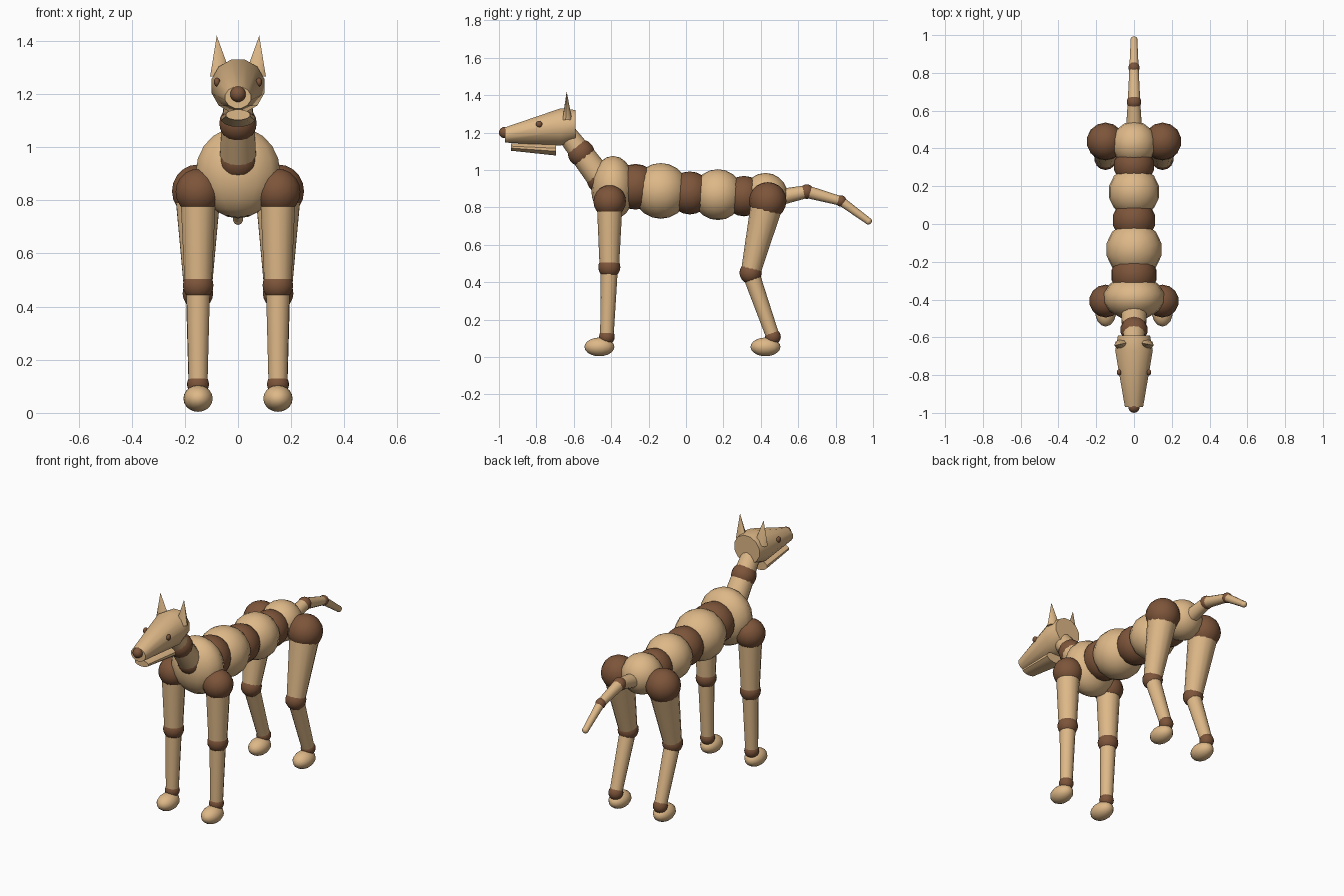
import bpy
import bmesh
import math
from mathutils import Vector

cube = bpy.data.objects.get("Cube")
if cube:
    bpy.data.objects.remove(cube, do_unlink=True)


def make_material(name, rgb):
    mat = bpy.data.materials.new(name)
    mat.use_nodes = True
    colour = (*rgb, 1)
    mat.diffuse_color = colour
    mat.node_tree.nodes["Principled BSDF"].inputs["Base Color"].default_value = colour
    return mat


tan = make_material("tan wood", (0.73, 0.48, 0.245))
brown = make_material("dark brown wood", (0.205, 0.09, 0.042))


def finish(obj, name, mat, angle=50):
    obj.name = name
    obj.data.name = name
    obj.data.materials.append(mat)
    bpy.ops.object.select_all(action='DESELECT')
    obj.select_set(True)
    bpy.context.view_layer.objects.active = obj
    bpy.ops.object.shade_smooth_by_angle(angle=math.radians(angle))
    return obj


def ball(name, mat, centre, size, segments=14, rings=10):
    """Ellipsoid with half sizes along x, y and z."""
    bpy.ops.mesh.primitive_uv_sphere_add(segments=segments, ring_count=rings, location=centre)
    obj = bpy.context.object
    obj.scale = (size, size, size) if isinstance(size, float) else size
    bpy.ops.object.transform_apply(location=False, rotation=False, scale=True)
    return finish(obj, name, mat, 80)


def rod(name, mat, start, end, r1, r2, sides=14, flatten=(1, 1)):
    """Tapered rod between two points."""
    start, end = Vector(start), Vector(end)
    axis = end - start
    bpy.ops.mesh.primitive_cone_add(vertices=sides, radius1=r1, radius2=r2,
                                    depth=axis.length, location=(start + end) / 2)
    obj = bpy.context.object
    obj.scale = (flatten[0], flatten[1], 1)
    bpy.ops.object.transform_apply(location=False, rotation=False, scale=True)
    obj.rotation_euler = axis.to_track_quat('Z', 'Y').to_euler()
    return finish(obj, name, mat)


# Spine: alternating tan beads and brown joints
ball("chest", tan, (0, -0.39, 0.905), (0.163, 0.118, 0.17))
ball("front_spine_joint", brown, (0, -0.27, 0.91), 0.122)
ball("rib_bead", tan, (0, -0.135, 0.888), 0.149)
ball("middle_spine_joint", brown, (0, 0.02, 0.877), 0.115)
ball("waist_bead", tan, (0, 0.17, 0.868), 0.136)
ball("rear_spine_joint", brown, (0, 0.31, 0.86), 0.108)
ball("pelvis", tan, (0, 0.425, 0.865), 0.119)

# Neck
neck_base, neck_mid, neck_top = (0, -0.455, 0.95), (0, -0.56, 1.09), (0, -0.655, 1.215)
ball("neck_base_joint", brown, neck_base, 0.076)
rod("lower_neck", tan, neck_base, neck_mid, 0.07, 0.064)
ball("neck_middle_joint", brown, neck_mid, 0.072)
rod("upper_neck", tan, neck_mid, neck_top, 0.06, 0.052)


# Head: lofted from elliptical sections (y, centre z, half width, half height)
def loft(name, mat, sections, sides=12):
    bm = bmesh.new()
    loops = []
    for y, z, rx, rz in sections:
        angles = [2 * math.pi * (i + 0.5) / sides for i in range(sides)]
        loops.append([bm.verts.new((rx * math.cos(a), y, z + rz * math.sin(a)))
                      for a in angles])
    for a, b in zip(loops, loops[1:]):
        for i in range(sides):
            j = (i + 1) % sides
            bm.faces.new((a[i], a[j], b[j], b[i]))
    bm.faces.new(loops[0])
    bm.faces.new(loops[-1])
    bmesh.ops.recalc_face_normals(bm, faces=bm.faces)
    mesh = bpy.data.meshes.new(name)
    bm.to_mesh(mesh)
    bm.free()
    obj = bpy.data.objects.new(name, mesh)
    bpy.context.collection.objects.link(obj)
    return finish(obj, name, mat)


loft("head", tan, [(-0.968, 1.187, 0.05, 0.042), (-0.67, 1.23, 0.103, 0.103),
                   (-0.59, 1.238, 0.088, 0.085)])
loft("lower_jaw", tan, [(-0.935, 1.122, 0.047, 0.02), (-0.695, 1.108, 0.066, 0.032)])
ball("nose", brown, (0, -0.97, 1.2), 0.03)

# Tail
tail_a, tail_b, tail_tip = (0, 0.645, 0.884), (0, 0.828, 0.834), (0, 0.975, 0.727)
rod("tail_root", tan, (0, 0.48, 0.85), tail_a, 0.045, 0.034)
ball("tail_first_joint", brown, tail_a, 0.039)
rod("tail_middle", tan, tail_a, tail_b, 0.034, 0.025)
ball("tail_second_joint", brown, tail_b, 0.03)
rod("tail_end", tan, tail_b, tail_tip, 0.025, 0.018)
ball("tail_tip", tan, tail_tip, 0.019)


# Legs: hip, knee and ankle given as (y, z)
def leg(name, x, hip, knee, ankle, foot_y, hip_r, thigh_r):
    hip, knee, ankle = [(x, *p) for p in (hip, knee, ankle)]
    ball(name + "_top_joint", brown, hip, hip_r)
    rod(name + "_upper", tan, hip, knee, thigh_r, 0.052)
    ball(name + "_knee", brown, knee, 0.059)
    rod(name + "_lower", tan, knee, ankle, 0.046, 0.036)
    ball(name + "_ankle", brown, ankle, 0.042)
    ball(name + "_foot", tan, (x, foot_y, 0.054), (0.056, 0.08, 0.05))


# Paired parts
for side, s in (("left", 1), ("right", -1)):
    leg("front_%s_leg" % side, s * 0.15, (-0.408, 0.832), (-0.41, 0.48),
        (-0.423, 0.108), -0.463, 0.087, 0.069)
    leg("hind_%s_leg" % side, s * 0.151, (0.437, 0.835), (0.345, 0.45),
        (0.465, 0.108), 0.425, 0.1, 0.088)
    ball("%s_eye" % side, brown, (s * 0.079, -0.785, 1.245), (0.012, 0.017, 0.017))
    rod("%s_ear" % side, tan, (s * 0.066, -0.635, 1.27), (s * 0.08, -0.638, 1.42),
        0.04, 0.0, 8, (0.65, 1))
